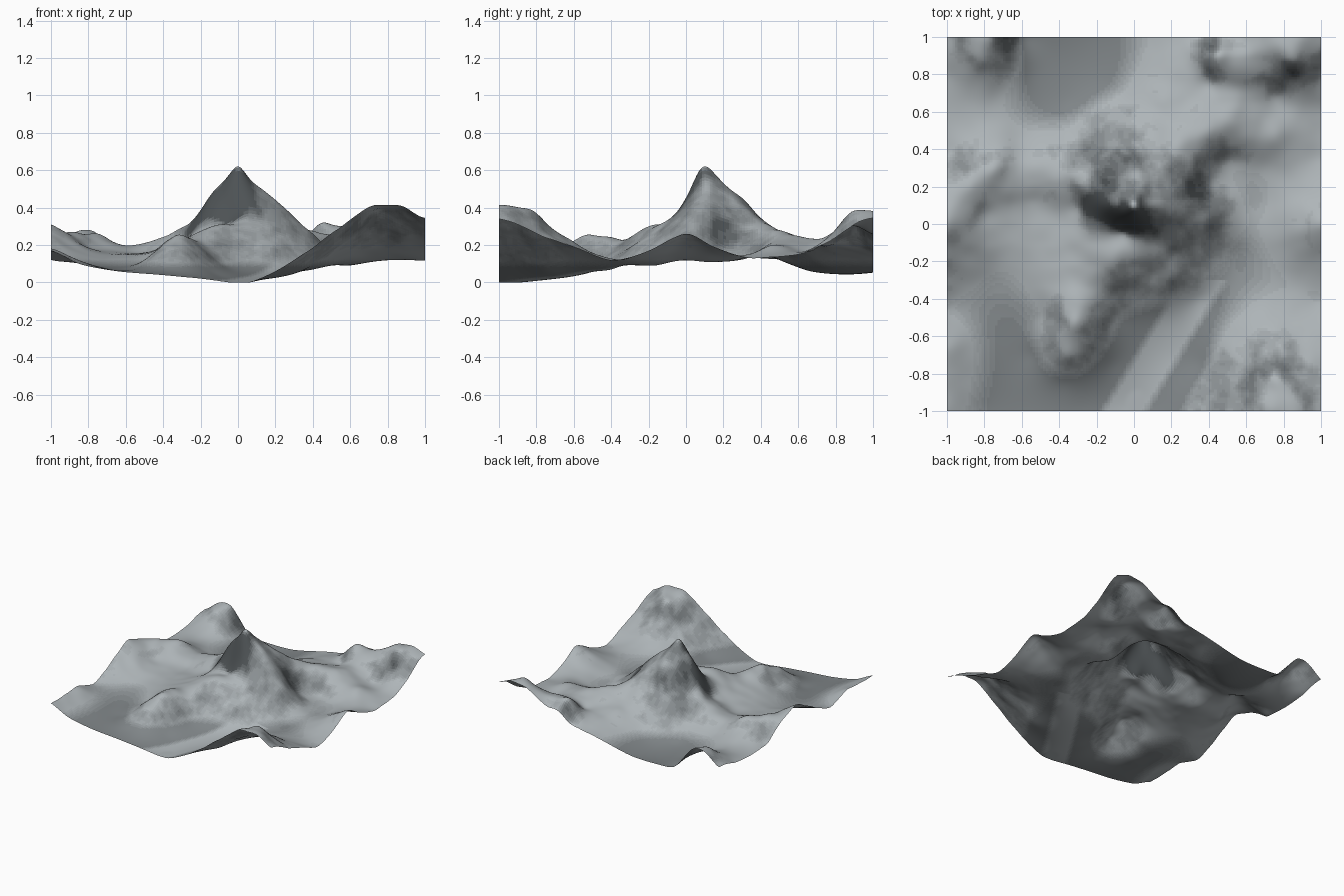
import bpy, math
from mathutils import Vector, noise

pts = []

def path(*p):
    """Spot heights (x, y, z) along a ridge or valley."""
    pts.extend(p)

def edge(place, *profile):
    """Height profile (t, z) along one border."""
    pts.extend((*place(t), z) for t, z in profile)

# Border profiles
edge(lambda t: (t, -1), (-1, .17), (-.85, .1), (-.6, .055), (-.3, .03), (.05, 0), (.2, .06),
     (.4, .19), (.6, .335), (.72, .41), (.8, .412), (.9, .4), (1, .34))
edge(lambda t: (1, t), (-.8, .26), (-.6, .19), (-.4, .118), (-.2, .17), (0, .26),
     (.15, .19), (.35, .13), (.6, .15), (.8, .24), (1, .345))
edge(lambda t: (t, 1), (-1, .18), (-.85, .28), (-.75, .26), (-.6, .08), (-.45, .055),
     (-.2, .06), (.08, .12), (.36, .18), (.56, .26), (.75, .36), (.87, .385))
edge(lambda t: (-1, t), (-.65, .18), (-.45, .12), (-.2, .22), (0, .31), (.15, .26),
     (.36, .14), (.6, .12), (.8, .14))

# Summit and north slope
path((0, .1, .62), (-.06, .1, .565), (.05, .12, .565), (0, .2, .53), (0, .3, .45),
     (0, .38, .37), (.03, .5, .26), (-.15, .45, .26), (.2, .53, .25), (.15, .65, .21))
# South cliff, ledge and front spur
path((-.04, .05, .53), (-.06, -.03, .33), (-.07, -.12, .31), (-.12, -.22, .29), (-.2, -.3, .235),
     (-.28, -.42, .24), (-.32, -.52, .258), (-.36, -.7, .18), (-.38, -.85, .07))
# East shoulder
path((.1, .1, .52), (.2, .1, .44), (.3, .08, .35), (.4, .05, .26), (.1, -.05, .37), (.2, -.1, .31),
     (.2, -.3, .18), (.4, -.15, .17))
# West ridge
path((-.13, .1, .48), (-.2, .12, .38), (-.2, .25, .35), (-.32, .26, .28), (-.45, .28, .23),
     (-.6, .29, .2), (-.75, .31, .25), (-.88, .2, .27))
# West basin
path((-.17, 0, .33), (-.3, .08, .22), (-.5, -.05, .16), (-.7, -.05, .16), (-.8, .06, .19),
     (-.45, -.28, .17), (-.55, .12, .16), (-.75, -.3, .11), (-.75, -.6, .085),
     (-.5, -.5, .12), (-.55, -.7, .075))
# Main valley with side gullies
path((.2, -.7, .025), (.15, -.5, .06), (.35, -.4, .07), (.55, -.15, .095), (.65, .1, .11),
     (.7, .3, .13), (.6, -.4, .11), (.35, -.75, .07), (-.1, -.5, .11), (-.12, -.75, .045),
     (0, -.35, .17), (.85, -.05, .19), (.85, -.35, .12))
# South-east hill
path((.75, -.82, .38), (.6, -.8, .25), (.7, -.65, .24), (.5, -.7, .16), (.9, -.7, .24))
# North-west valley and hill
path((-.3, .42, .18), (-.6, .45, .14), (-.35, .65, .065), (-.75, .65, .13), (-.8, .87, .24),
     (-.55, .8, .07), (-.1, .72, .1))
# North-east ridges
path((.1, .22, .47), (.17, .32, .38), (.25, .42, .315), (.4, .5, .275), (.55, .51, .24),
     (.75, .46, .2), (.5, .34, .14), (.4, .22, .18), (.4, .75, .2), (.45, .9, .32),
     (.65, .9, .31), (.75, .68, .17), (.85, .88, .37), (.2, .85, .17))


def kernel(dx, dy):
    return math.sqrt(dx * dx + dy * dy + .0016)


def solve(rows):
    """Gaussian elimination on an augmented matrix."""
    n = len(rows)
    for i in range(n):
        p = max(range(i, n), key=lambda r: abs(rows[r][i]))
        rows[i], rows[p] = rows[p], rows[i]
        for r in range(i + 1, n):
            f = rows[r][i] / rows[i][i]
            rows[r] = [a - f * b for a, b in zip(rows[r], rows[i])]
    out = [0.0] * n
    for i in reversed(range(n)):
        s = sum(rows[i][j] * out[j] for j in range(i + 1, n))
        out[i] = (rows[i][n] - s) / rows[i][i]
    return out


weights = solve([[kernel(a[0] - b[0], a[1] - b[1]) for b in pts] + [a[2]] for a in pts])


def height(x, y):
    z = sum(w * kernel(x - p[0], y - p[1]) for w, p in zip(weights, pts))
    # rocky roughness fades out on the valley floor
    rough = .012 * min(1, max(0, (z - .1) / .15))
    return max(0, z + rough * noise.noise(Vector((x * 9, y * 9, 3))))


# Terrain sheet
bpy.ops.mesh.primitive_grid_add(x_subdivisions=140, y_subdivisions=140, size=2)
terrain = bpy.context.object
terrain.name = "mountain_terrain"
mesh = terrain.data
for v in mesh.vertices:
    v.co.z = height(v.co.x, v.co.y)
mesh.update()
bpy.ops.object.shade_smooth()

# Rock tones from pale slopes to dark cliffs
STEPS = 12
pale, dark = Vector((.46, .5, .52)), Vector((.075, .085, .09))
for i in range(STEPS):
    mat = bpy.data.materials.new(f"rock_tone_{i}")
    mat.diffuse_color = (*pale.lerp(dark, i / (STEPS - 1)), 1)
    mesh.materials.append(mat)

for f in mesh.polygons:
    c = f.center
    patch = noise.noise(Vector((c.x * 5, c.y * 5, 8))) + .6 * noise.noise(Vector((c.x * 22, c.y * 22, 1)))
    tone = (1 - f.normal.z - .1) / .31 + .3 * patch
    # dark valley floors, with a pale streak up the front valley
    floor = .65 * min(1, max(0, (.13 - c.z) / .05))
    off = abs(.85 * (c.x - .1) - .52 * (c.y + .75))
    if -.2 < c.x and c.y < -.3:
        floor *= min(1, max(0, (off - .07) / .05))
    tone = max(tone, floor)
    f.material_index = round(min(1, max(.05, tone)) * (STEPS - 1))
